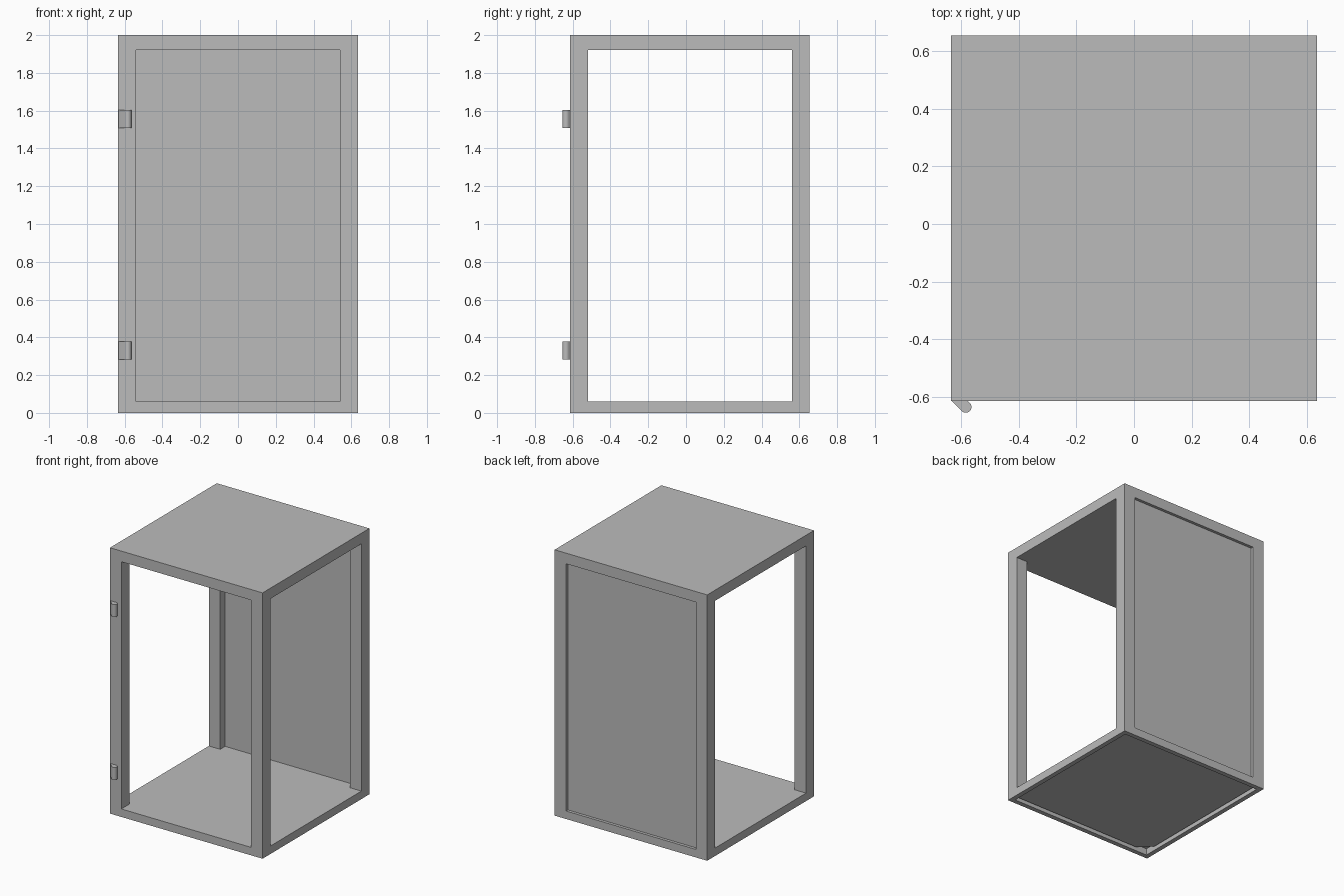
import bpy, bmesh, math

if "Cube" in bpy.data.objects:
    bpy.data.objects.remove(bpy.data.objects["Cube"])

grey = bpy.data.materials.new("light_grey")
grey.diffuse_color = (0.5, 0.5, 0.5, 1)
grey.use_nodes = True
grey.node_tree.nodes["Principled BSDF"].inputs["Base Color"].default_value = grey.diffuse_color

W = 0.635            # half width of the cabinet
CY = 0.02            # depth centre of the body
POST = 0.095         # square post size
Z_FLOOR, Z_CEIL, Z_TOP = 0.06, 1.92, 2.0


def finish(name, bm):
    bmesh.ops.recalc_face_normals(bm, faces=bm.faces)
    mesh = bpy.data.meshes.new(name)
    bm.to_mesh(mesh)
    bm.free()
    mesh.materials.append(grey)
    ob = bpy.data.objects.new(name, mesh)
    bpy.context.collection.objects.link(ob)
    return ob


def prism(name, outline, z0, z1, rim=None):
    """Extrude an outline upward; rim = (width, depth) hollows the underside."""
    bm = bmesh.new()
    base = bm.faces.new([bm.verts.new((x, y, z0)) for x, y in outline])
    ext = bmesh.ops.extrude_face_region(bm, geom=[base], use_keep_orig=True)
    top = [v for v in ext["geom"] if isinstance(v, bmesh.types.BMVert)]
    bmesh.ops.translate(bm, verts=top, vec=(0, 0, z1 - z0))
    bmesh.ops.recalc_face_normals(bm, faces=bm.faces)
    if rim:
        width, depth = rim
        bmesh.ops.inset_region(bm, faces=[base], thickness=width)
        lift = bmesh.ops.extrude_face_region(bm, geom=[base])
        verts = [v for v in lift["geom"] if isinstance(v, bmesh.types.BMVert)]
        bmesh.ops.translate(bm, verts=verts, vec=(0, 0, depth))
        if base.is_valid:
            bmesh.ops.delete(bm, geom=[base], context="FACES_ONLY")
    return finish(name, bm)


def rect(x0, x1, y0, y1):
    return [(x0, y0), (x1, y0), (x1, y1), (x0, y1)]


# Roof slab and floor tray with a hollow underside
body = rect(-W, W, CY - W, CY + W)
prism("roof", body, Z_CEIL, Z_TOP)
prism("floor", body, 0, Z_FLOOR, rim=(0.05, 0.05))

# Bottom panel with one corner cut away
a, cut = W - 0.05, 0.09
prism("bottom_panel", [(-a + cut, CY - a), (a, CY - a), (a, CY + a),
                       (-a, CY + a), (-a, CY - a + cut)], 0.018, 0.05)

# Four corner posts
for sx, side in ((-1, "left"), (1, "right")):
    for sy, end in ((-1, "front"), (1, "back")):
        xs = sorted((sx * W, sx * (W - POST)))
        ys = sorted((CY + sy * W, CY + sy * (W - POST)))
        prism(f"{end}_{side}_post", rect(*xs, *ys), Z_FLOOR, Z_CEIL)

# Thin back panel, set into the rear opening
prism("back_panel", rect(-W + POST, W - POST, CY + W - 0.037, CY + W - 0.022),
      Z_FLOOR, Z_CEIL)

# Door hinge knuckles: round pin barrel on a diagonal web
HX, HY, R = -0.584, -0.635, 0.02
arc = [(HX + R * math.cos(t), HY + R * math.sin(t))
       for t in (math.radians(-135 + 15 * i) for i in range(13))]
front = CY - W
profile = arc + [(arc[-1][0] - (front - arc[-1][1]), front),
                 (arc[0][0] - (front - arc[0][1]), front)]
for z, level in ((0.283, "lower"), (1.508, "upper")):
    hinge = prism(f"{level}_hinge", profile, z, z + 0.095)
    bpy.context.view_layer.objects.active = hinge
    hinge.select_set(True)
    bpy.ops.object.shade_smooth_by_angle(angle=math.radians(30))
    hinge.select_set(False)
